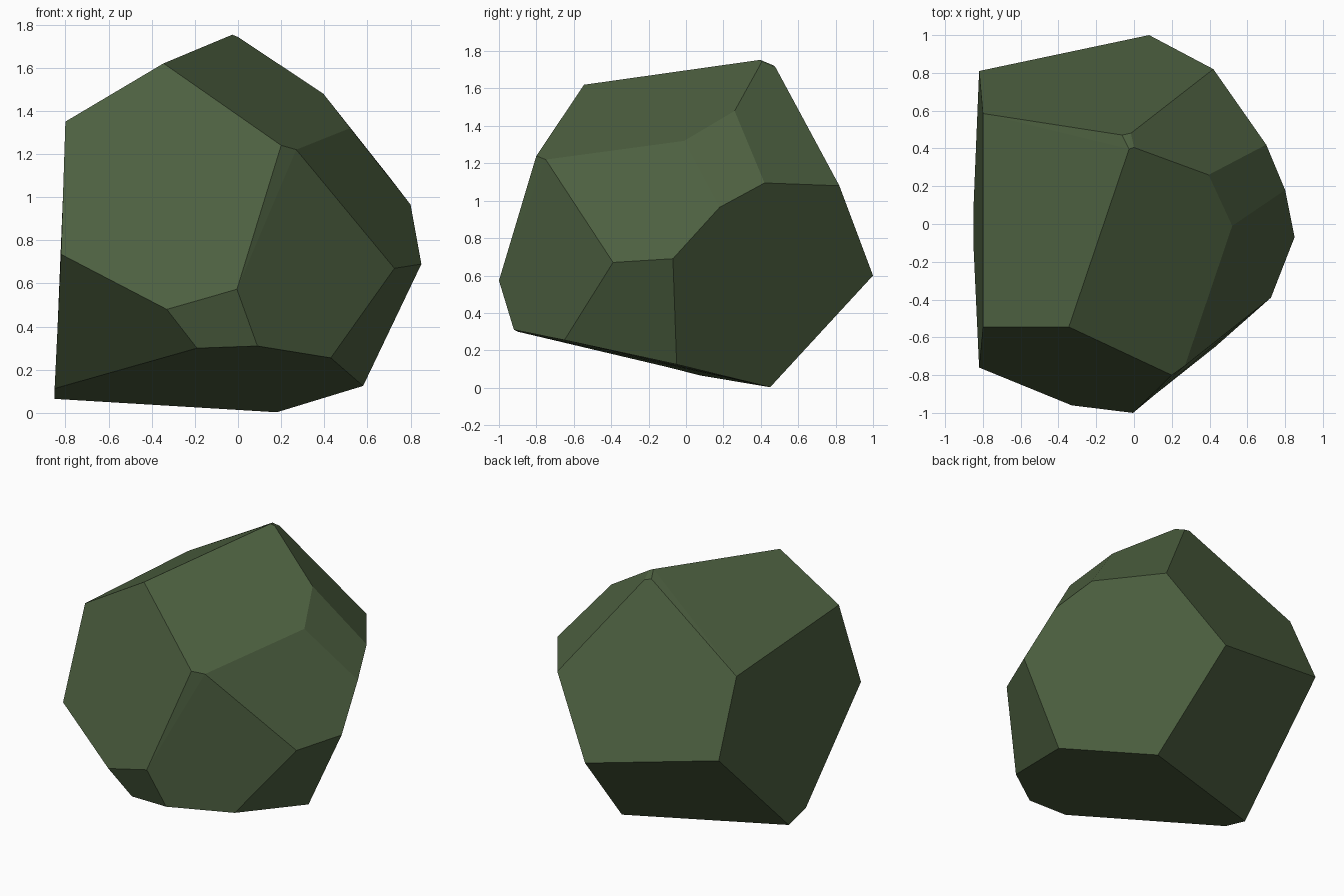
import bpy, bmesh, math

# Corners of the faceted boulder, ring by ring
base = [(-.85, .08, .065), (.18, .45, .003), (.58, -.05, .125), (.43, -.65, .255),
        (.09, -.92, .31), (-.19, -.90, .30), (-.85, -.11, .113)]
belt = [(-.005, -1, .573), (-.33, -.96, .48), (-.82, -.76, .735), (-.82, .81, .784),
        (.08, 1, .60), (.85, -.07, .69), (.725, -.39, .67), (.80, .18, .965)]
shoulder = [(-.80, -.545, 1.35), (-.80, .585, 1.282), (.42, .82, 1.08), (.70, .42, 1.095),
            (.52, -.01, 1.32), (.27, -.75, 1.22), (.20, -.80, 1.24)]
crown = [(-.345, -.545, 1.62), (-.026, .397, 1.753), (0, .405, 1.742),
         (-.016, .481, 1.709), (-.063, .471, 1.722), (.395, .26, 1.48)]

# Convex shell, then merge coplanar triangles into flat facets
bm = bmesh.new()
for co in base + belt + shoulder + crown:
    bm.verts.new(co)
bmesh.ops.convex_hull(bm, input=bm.verts[:])
bmesh.ops.dissolve_limit(bm, angle_limit=math.radians(3.5), verts=bm.verts[:], edges=bm.edges[:])
bmesh.ops.recalc_face_normals(bm, faces=bm.faces[:])

mesh = bpy.data.meshes.new("boulder")
bm.to_mesh(mesh)
bm.free()
boulder = bpy.data.objects.new("boulder", mesh)
bpy.context.collection.objects.link(boulder)

# Mossy green stone
mat = bpy.data.materials.new("moss_green")
mat.diffuse_color = (0.075, 0.118, 0.052, 1)
mesh.materials.append(mat)
